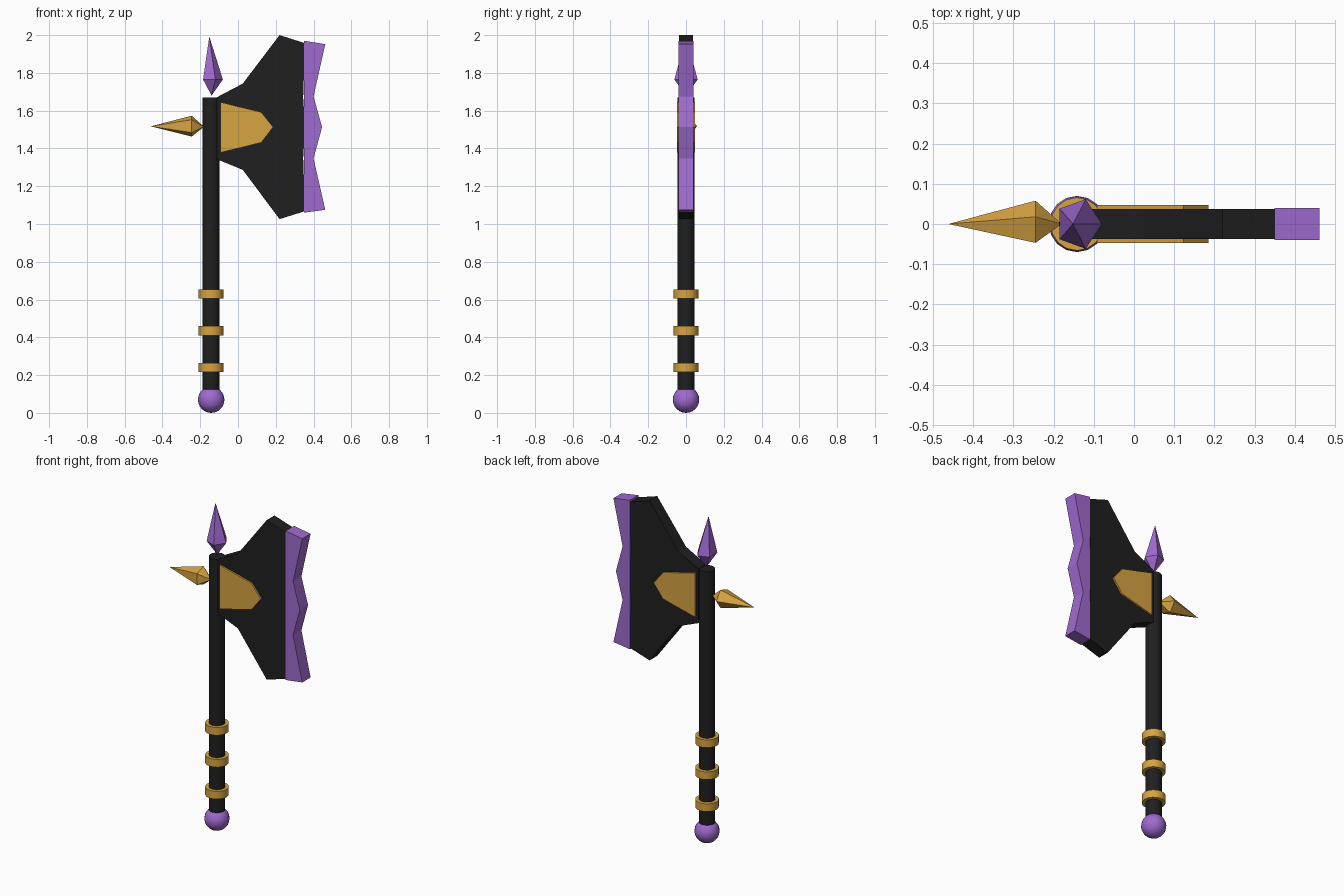
import bpy, bmesh, math
from mathutils import Vector, Matrix

cube = bpy.data.objects.get("Cube")
if cube:
    bpy.data.objects.remove(cube, do_unlink=True)

SHAFT_X = -0.142


def material(name, rgb):
    m = bpy.data.materials.new(name)
    m.use_nodes = True
    m.diffuse_color = (*rgb, 1)
    bsdf = m.node_tree.nodes["Principled BSDF"]
    bsdf.inputs["Base Color"].default_value = (*rgb, 1)
    bsdf.inputs["Roughness"].default_value = 0.7
    return m


black = material("charcoal black", (0.014, 0.014, 0.014))
gold = material("gold", (0.68, 0.37, 0.055))
purple = material("purple", (0.35, 0.145, 0.63))


def finish(name, bm, mat, smooth=False):
    bmesh.ops.recalc_face_normals(bm, faces=bm.faces)
    mesh = bpy.data.meshes.new(name)
    bm.to_mesh(mesh)
    bm.free()
    mesh.materials.append(mat)
    obj = bpy.data.objects.new(name, mesh)
    bpy.context.collection.objects.link(obj)
    if smooth:
        bpy.ops.object.select_all(action='DESELECT')
        obj.select_set(True)
        bpy.context.view_layer.objects.active = obj
        bpy.ops.object.shade_smooth_by_angle(angle=math.radians(40))
    return obj


def cylinder(name, radius, z0, z1, mat, sides=16):
    bm = bmesh.new()
    bmesh.ops.create_cone(bm, cap_ends=True, segments=sides, radius1=radius,
                          radius2=radius, depth=z1 - z0,
                          matrix=Matrix.Translation((SHAFT_X, 0, (z0 + z1) / 2)))
    return finish(name, bm, mat, True)


def slab(name, outline, half, mat):
    """Extrude an x-z outline symmetrically through y."""
    bm = bmesh.new()
    face = bm.faces.new([bm.verts.new((x, -half, z)) for x, z in outline])
    ext = bmesh.ops.extrude_face_region(bm, geom=[face])
    verts = [v for v in ext["geom"] if isinstance(v, bmesh.types.BMVert)]
    bmesh.ops.translate(bm, vec=(0, 2 * half, 0), verts=verts)
    return finish(name, bm, mat)


def spike(name, base, tip, centre, axis_u, axis_v, mat):
    """Five-sided double pyramid with its widest ring at centre."""
    bm = bmesh.new()
    ring = []
    for i in range(5):
        a = math.tau * i / 5
        ring.append(bm.verts.new(Vector(centre) + Vector(axis_u) * math.cos(a)
                                 + Vector(axis_v) * math.sin(a)))
    for end in (bm.verts.new(base), bm.verts.new(tip)):
        for i in range(5):
            bm.faces.new((ring[i], ring[(i + 1) % 5], end))
    return finish(name, bm, mat)


# Handle, grip rings and pommel
cylinder("shaft", 0.045, 0.08, 1.67, black)
for i, z in enumerate((0.24, 0.435, 0.63)):
    cylinder(f"grip_ring_{i + 1}", 0.066, z - 0.024, z + 0.024, gold)

bm = bmesh.new()
bmesh.ops.create_uvsphere(bm, u_segments=16, v_segments=12, radius=0.07,
                          matrix=Matrix.Translation((SHAFT_X, 0, 0.07)))
finish("pommel", bm, purple, True)

# Axe head
slab("blade", [(-0.11, 1.672), (0.025, 1.743), (0.22, 2.0), (0.355, 1.957),
               (0.345, 1.67), (0.355, 1.513), (0.345, 1.35), (0.355, 1.068),
               (0.22, 1.026), (0.025, 1.287), (-0.11, 1.342)], 0.037, black)
slab("cutting_edge", [(0.35, 1.97), (0.462, 1.952), (0.40, 1.675),
                      (0.445, 1.513), (0.40, 1.347), (0.462, 1.075),
                      (0.35, 1.06)], 0.04, purple)
slab("cheek_plate", [(-0.092, 1.645), (0.123, 1.592), (0.186, 1.513),
                     (0.123, 1.431), (-0.092, 1.378)], 0.047, gold)

# Spikes on the top and the back
spike("top_spike", (-0.14, 0, 1.68), (-0.152, 0, 1.992), (-0.138, 0, 1.765),
      (0.058, 0, 0), (0, 0.065, 0), purple)
spike("back_spike", (-0.18, 0, 1.515), (-0.462, 0, 1.517), (-0.245, 0, 1.518),
      (0, 0.058, 0), (0, 0, 0.058), gold)
